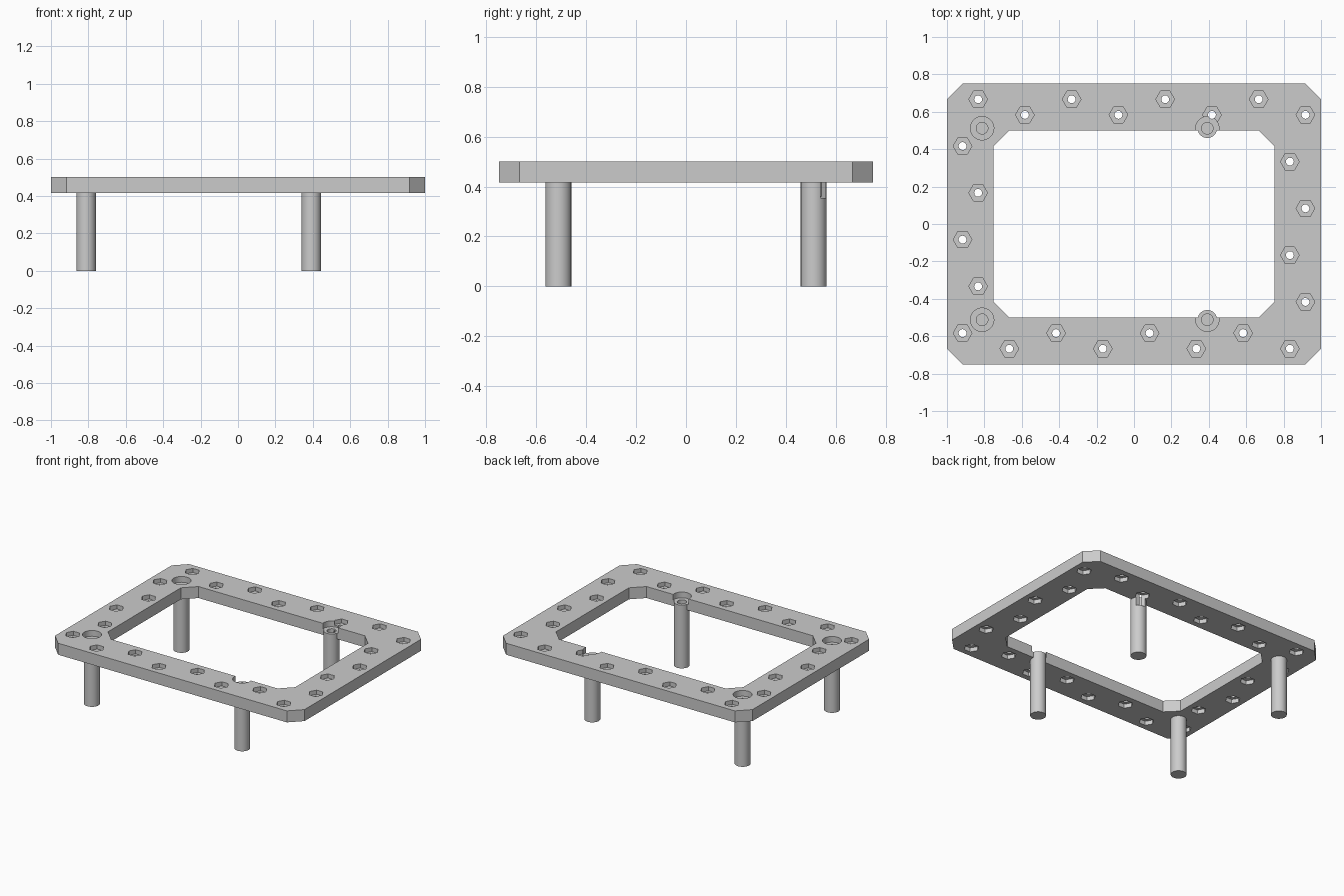
import bpy, bmesh
from math import sin, cos, tau

if "Cube" in bpy.data.objects:
    bpy.data.objects.remove(bpy.data.objects["Cube"])

U = 1 / 12                       # base module of the layout
TOP, UNDER = 0.5, 0.5 - U        # plate faces
SEAT = TOP - 0.5 * U             # counterbore floor and leg top
POCKET = 0.03

grey = bpy.data.materials.new("light grey")
grey.use_nodes = True
colour = (0.6, 0.6, 0.6, 1)
grey.diffuse_color = colour
grey.node_tree.nodes["Principled BSDF"].inputs["Base Color"].default_value = colour


def ring(x, y, r, n):
    return [(x + r * cos(tau * i / n), y + r * sin(tau * i / n)) for i in range(n)]


def chamfered(hx, hy, c):
    return [(hx, c - hy), (hx, hy - c), (hx - c, hy), (c - hx, hy),
            (-hx, hy - c), (-hx, c - hy), (c - hx, -hy), (hx - c, -hy)]


def prisms(name, items):
    """One object from (outline, bottom, top) solids."""
    bm = bmesh.new()
    for outline, z0, z1 in items:
        low = [bm.verts.new((x, y, z0)) for x, y in outline]
        high = [bm.verts.new((x, y, z1)) for x, y in outline]
        bm.faces.new(low[::-1])
        bm.faces.new(high)
        for i in range(len(low)):
            j = (i + 1) % len(low)
            bm.faces.new((low[i], low[j], high[j], high[i]))
    mesh = bpy.data.meshes.new(name)
    bm.to_mesh(mesh)
    bm.free()
    mesh.materials.append(grey)
    obj = bpy.data.objects.new(name, mesh)
    bpy.context.collection.objects.link(obj)
    return obj


def combine(target, tool, operation):
    tool.hide_render = True
    mod = target.modifiers.new(tool.name, "BOOLEAN")
    mod.operation, mod.solver, mod.object = operation, "EXACT", tool
    bpy.context.view_layer.objects.active = target
    bpy.ops.object.modifier_apply(modifier=mod.name)
    bpy.data.objects.remove(tool)


# Bolt positions: staggered rows, repeated by a half turn
half = [((3 * i - 10) * U, (8 - i % 2) * U) for i in range(8)]
half += [((-11 + i % 2) * U, (5 - 3 * i) * U) for i in range(4)]
bolts = half + [(-x, -y) for x, y in half]
legs = [(x, y) for x in (-0.812, 0.392) for y in (-0.512, 0.512)]

# Frame plate with chamfered opening
frame = prisms("stand_frame", [(chamfered(1, 0.75, U), UNDER, TOP)])
combine(frame, prisms("opening", [(chamfered(0.75, 0.5, U), 0, 1)]), "DIFFERENCE")

# Legs
combine(frame, prisms("legs", [(ring(x, y, 0.052, 48), 0, SEAT + 0.01) for x, y in legs]), "UNION")

# Counterbores and blind leg holes
combine(frame, prisms("counterbores", [(ring(x, y, 0.0625, 48), SEAT, 1) for x, y in legs]), "DIFFERENCE")
combine(frame, prisms("leg_holes", [(ring(x, y, 0.031, 32), 0.36, 1) for x, y in legs]), "DIFFERENCE")

# Hexagonal pockets on both faces
combine(frame, prisms("top_pockets", [(ring(x, y, 0.05, 6), TOP - POCKET, 1) for x, y in bolts]), "DIFFERENCE")
combine(frame, prisms("under_pockets", [(ring(x, y, 0.05, 6), 0.355, UNDER + POCKET) for x, y in bolts]), "DIFFERENCE")

# Through holes for the bolts
combine(frame, prisms("bolt_holes", [(ring(x, y, 0.021, 24), 0.355, 1) for x, y in bolts]), "DIFFERENCE")

bpy.ops.object.select_all(action="DESELECT")
frame.select_set(True)
bpy.context.view_layer.objects.active = frame
bpy.ops.object.shade_smooth_by_angle(angle=0.5)
